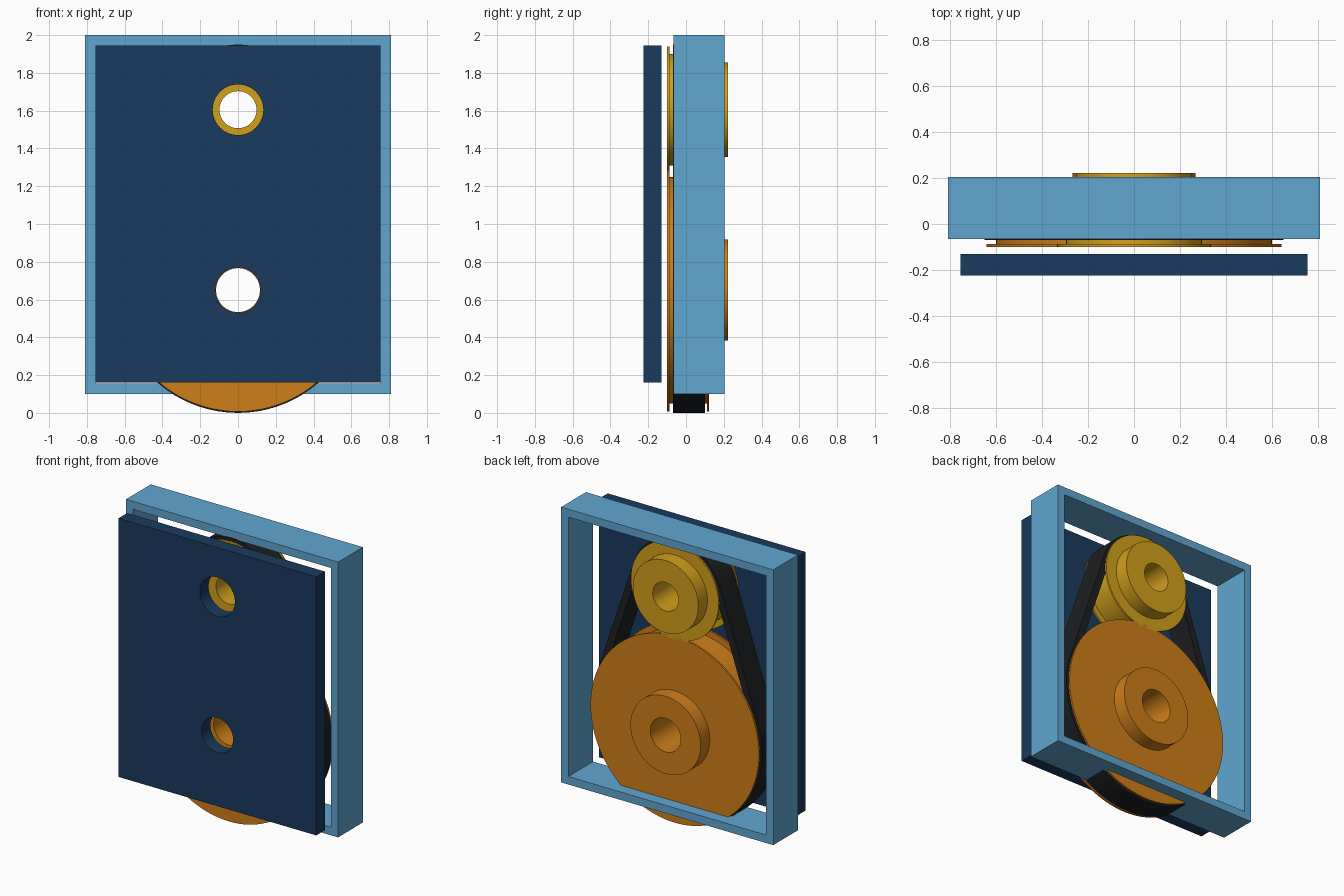
import bpy, bmesh, math

if "Cube" in bpy.data.objects:
    bpy.data.objects.remove(bpy.data.objects["Cube"])

LOW, HIGH = 0.65, 1.605   # pulley axle heights


def material(name, color):
    m = bpy.data.materials.new(name)
    m.diffuse_color = (*color, 1)
    m.use_nodes = True
    m.node_tree.nodes["Principled BSDF"].inputs["Base Color"].default_value = m.diffuse_color
    return m


LIGHT = material("light_blue", (0.12, 0.38, 0.63))
NAVY = material("navy", (0.01, 0.043, 0.11))
ORANGE = material("orange", (0.62, 0.21, 0.01))
GOLD = material("gold", (0.64, 0.35, 0.012))
BLACK = material("black", (0.012, 0.014, 0.016))


def finish(name, bm, mat, smooth=True):
    bmesh.ops.recalc_face_normals(bm, faces=bm.faces[:])
    me = bpy.data.meshes.new(name)
    bm.to_mesh(me)
    bm.free()
    ob = bpy.data.objects.new(name, me)
    bpy.context.collection.objects.link(ob)
    me.materials.append(mat)
    if smooth:
        bpy.ops.object.select_all(action='DESELECT')
        ob.select_set(True)
        bpy.context.view_layer.objects.active = ob
        bpy.ops.object.shade_smooth_by_angle(angle=math.radians(30))
    return ob


def sheet(name, loops, y0, y1, mat, smooth=True):
    """Fill nested x-z outlines (outer plus holes) and extrude along y."""
    bm = bmesh.new()
    edges = []
    for pts in loops:
        vs = [bm.verts.new((x, y0, z)) for x, z in pts]
        edges += [bm.edges.new((vs[i - 1], v)) for i, v in enumerate(vs)]
    bmesh.ops.triangle_fill(bm, edges=edges, use_beauty=True, normal=(0, -1, 0))
    geo = bmesh.ops.extrude_face_region(bm, geom=bm.faces[:], use_keep_orig=True)
    for v in geo["geom"]:
        if isinstance(v, bmesh.types.BMVert):
            v.co.y = y1
    return finish(name, bm, mat, smooth)


def rect(x, z0, z1):
    return [(-x, z0), (x, z0), (x, z1), (-x, z1)]


def circle(z, r, n=64):
    return [(r * math.cos(i * math.tau / n), z + r * math.sin(i * math.tau / n))
            for i in range(n)]


def belt_loop(r_low, r_high, n=48):
    """Open-belt outline wrapped round both pulleys."""
    a = math.asin((r_low - r_high) / (HIGH - LOW))
    pts = []
    for z, r, start, sweep in ((HIGH, r_high, a, math.pi - 2 * a),
                               (LOW, r_low, math.pi - a, math.pi + 2 * a)):
        for i in range(n + 1):
            t = start + sweep * i / n
            pts.append((r * math.cos(t), z + r * math.sin(t)))
    return pts


def pulley(name, z, flange, core, hub, bore, mat, n=96):
    """Lathe a flanged pulley with a rear hub about the y axis."""
    prof = [(bore, -0.1), (flange, -0.1), (flange, -0.087), (core, -0.087),
            (core, 0.11), (flange, 0.11), (flange, 0.123), (hub, 0.123),
            (hub, 0.223), (bore, 0.223)]
    bm = bmesh.new()
    rings = [[bm.verts.new((r * math.cos(i * math.tau / n), y,
                            z + r * math.sin(i * math.tau / n))) for r, y in prof]
             for i in range(n)]
    for i in range(n):
        for j in range(len(prof)):
            bm.faces.new((rings[i - 1][j - 1], rings[i - 1][j],
                          rings[i][j], rings[i][j - 1]))
    return finish(name, bm, mat)


# Open box frame around the drive
frame = [rect(0.81, 0.10, 2.0), rect(0.755, 0.155, 1.945)]
sheet("guard_frame", frame, -0.065, 0.205, LIGHT, smooth=False)

# Front cover with two axle holes
sheet("front_cover", [rect(0.755, 0.16, 1.945), circle(HIGH, 0.134), circle(LOW, 0.12)],
      -0.225, -0.13, NAVY)

# Pulleys and the belt
pulley("large_pulley", LOW, 0.643, 0.60, 0.268, 0.116, ORANGE)
pulley("small_pulley", HIGH, 0.335, 0.295, 0.25, 0.098, GOLD)
sheet("drive_belt", [belt_loop(0.65, 0.345), belt_loop(0.60, 0.295)],
      -0.07, 0.1, BLACK)
